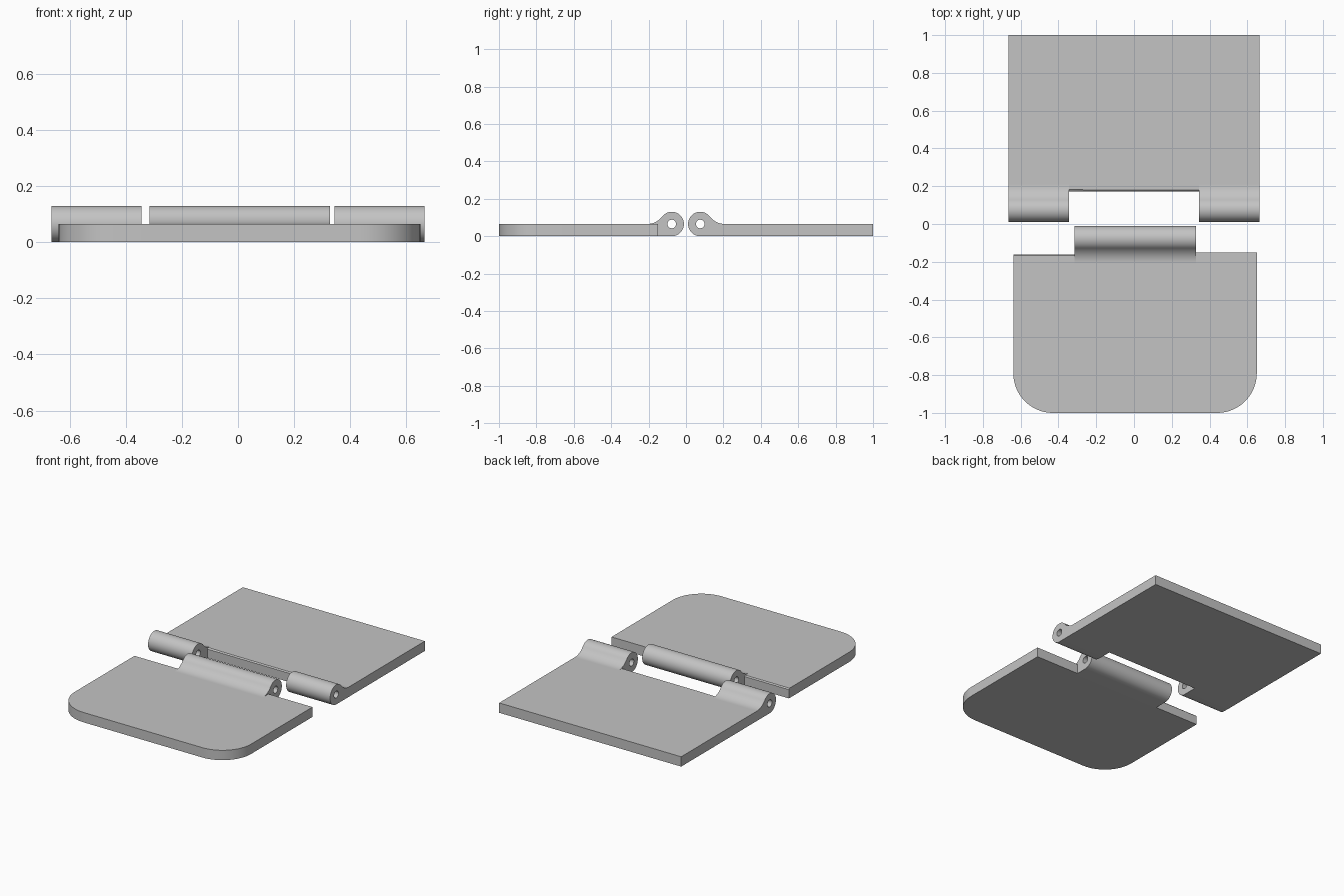
import bpy
import bmesh
from math import atan2, cos, sin, pi, radians
from mathutils import Matrix

if "Cube" in bpy.data.objects:
    bpy.data.objects.remove(bpy.data.objects["Cube"])

THICK = 0.065          # leaf thickness, also the knuckle radius
PIN_Y = 0.076          # distance of each pin axis from the middle
ROOT = 0.208           # where the knuckle fillet meets the leaf
HOLE = 0.023

steel = bpy.data.materials.new("grey metal")
steel.use_nodes = True
GREY = (0.55, 0.55, 0.55, 1)
steel.diffuse_color = GREY
steel.node_tree.nodes["Principled BSDF"].inputs["Base Color"].default_value = GREY


def arc(cx, cy, r, a0, a1, n):
    steps = [a0 + (a1 - a0) * i / n for i in range(n + 1)]
    return [(cx + r * cos(a), cy + r * sin(a)) for a in steps]


def solid(name, loops, start, end, along_x=False, chamfer_y=None):
    """Extrude filled outlines between start and end, along z or along x."""
    curve = bpy.data.curves.new(name, "CURVE")
    curve.dimensions = "2D"
    curve.fill_mode = "BOTH"
    curve.extrude = (end - start) / 2
    for loop in loops:
        spline = curve.splines.new("POLY")
        spline.points.add(len(loop) - 1)
        for point, (u, v) in zip(spline.points, loop):
            point.co = (u, v, 0, 1)
        spline.use_cyclic_u = True
    helper = bpy.data.objects.new(name + " outline", curve)
    mesh = bpy.data.meshes.new_from_object(helper)
    bpy.data.objects.remove(helper)
    bpy.data.curves.remove(curve)

    bm = bmesh.new()
    bm.from_mesh(mesh)
    bmesh.ops.remove_doubles(bm, verts=bm.verts, dist=0.0001)
    bmesh.ops.translate(bm, verts=bm.verts, vec=(0, 0, (start + end) / 2))
    if along_x:
        turn = Matrix(((0, 0, 1), (1, 0, 0), (0, 1, 0))).to_4x4()
        bmesh.ops.transform(bm, matrix=turn, verts=bm.verts)
    if chamfer_y is not None:
        rim = [e for e in bm.edges if all(
            abs(v.co.y - chamfer_y) < 0.001 and v.co.z > end - 0.001 for v in e.verts)]
        bmesh.ops.bevel(bm, geom=rim, offset=0.007, segments=1, affect="EDGES")
    bmesh.ops.recalc_face_normals(bm, faces=bm.faces)
    bm.to_mesh(mesh)
    bm.free()
    mesh.materials.clear()
    mesh.materials.append(steel)
    obj = bpy.data.objects.new(name, mesh)
    bpy.context.collection.objects.link(obj)
    bpy.ops.object.select_all(action="DESELECT")
    obj.select_set(True)
    bpy.context.view_layer.objects.active = obj
    bpy.ops.object.shade_smooth_by_angle(angle=radians(30))


def knuckle(name, side, x0, x1):
    """Bored barrel flowing into its leaf through a concave fillet."""
    reach = ROOT - PIN_Y
    fillet = (reach ** 2 - THICK ** 2) / (2 * THICK)
    tangent = atan2(fillet, reach)
    outline = arc(PIN_Y, THICK, THICK, tangent, 1.5 * pi, 36)
    outline += [(ROOT, 0)]
    outline += arc(ROOT, THICK + fillet, fillet, 1.5 * pi, pi + tangent, 12)[:-1]
    bore = arc(PIN_Y, THICK, HOLE, 0, 2 * pi, 32)[:-1]
    loops = [[(side * y, z) for y, z in loop] for loop in (outline, bore)]
    solid(name, loops, x0, x1, along_x=True)


# Square back leaf with two outer knuckles
W, GAP, NOTCH = 0.665, 0.344, 0.173
back = [(-W, 1), (-W, ROOT), (-GAP, ROOT), (-GAP, NOTCH),
        (GAP, NOTCH), (GAP, ROOT), (W, ROOT), (W, 1)]
solid("back_leaf", [back], 0, THICK, chamfer_y=NOTCH)
knuckle("back_knuckle_right", 1, -W, -GAP)
knuckle("back_knuckle_left", 1, GAP, W)

# Rounded front leaf with one centre knuckle
L, R, K0, K1 = -0.639, 0.65, -0.315, 0.328
EDGE_L, EDGE_R, CORNER = -0.161, -0.151, 0.21
front = [(R, EDGE_R), (K1, EDGE_R), (K1, -ROOT), (K0, -ROOT), (K0, EDGE_L), (L, EDGE_L)]
front += arc(L + CORNER, CORNER - 1, CORNER, pi, 1.5 * pi, 16)
front += arc(R - CORNER, CORNER - 1, CORNER, 1.5 * pi, 2 * pi, 16)
solid("front_leaf", [front], 0, THICK, chamfer_y=EDGE_L)
knuckle("front_knuckle", -1, K0, K1)
